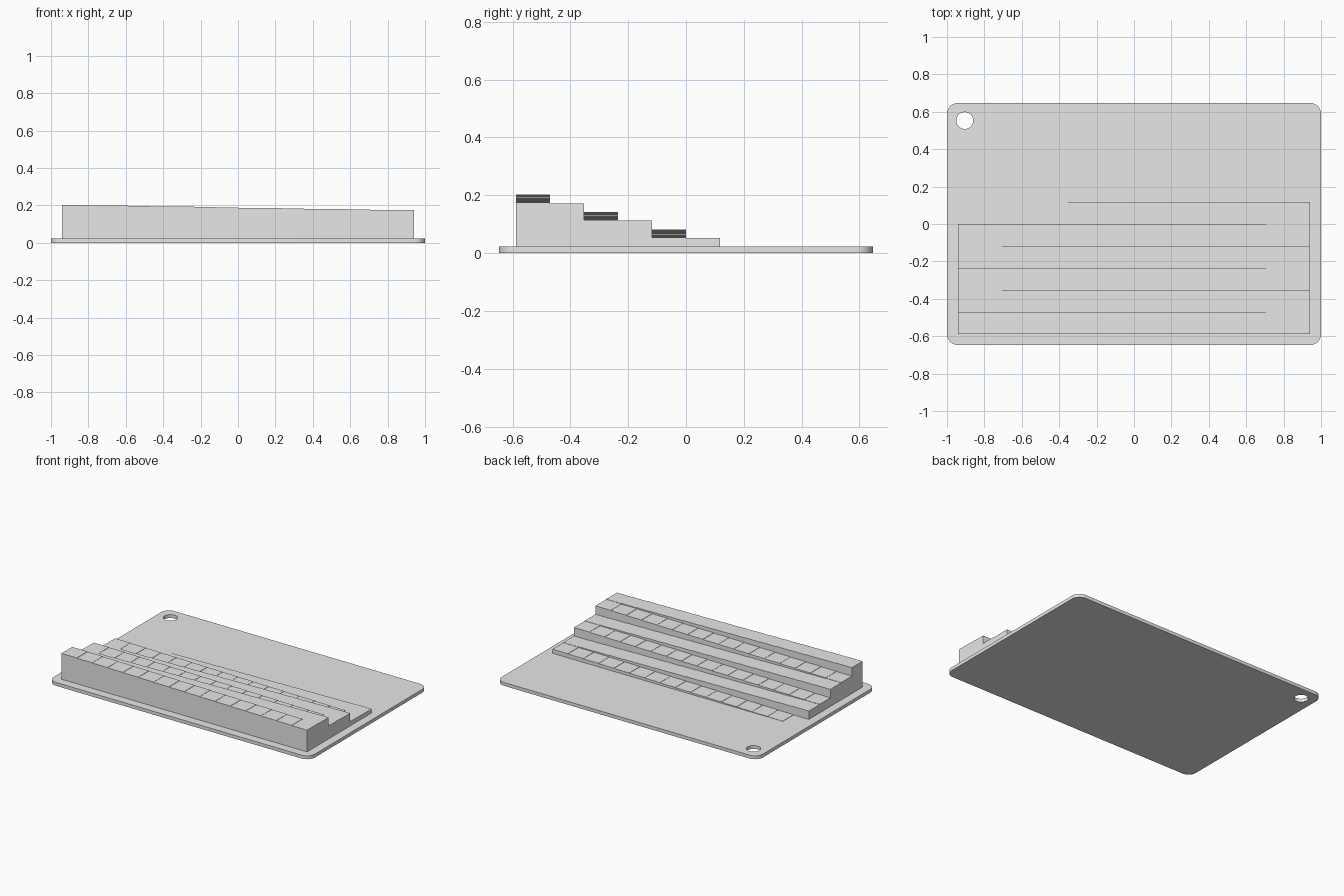
import bpy, bmesh
from math import cos, sin, pi

cube = bpy.data.objects.get("Cube")
if cube:
    bpy.data.objects.remove(cube, do_unlink=True)

MM = 2 / 85                 # the card is 85 x 55 mm
PLATE, CELL, LAYER = 1 * MM, 5 * MM, 0.08 * MM
HALF_X, HALF_Y = 1, 27.5 * MM
COLS, ROWS = 16, 6
X0, Y0 = -8 * CELL, -HALF_Y + 2.5 * MM

grey = bpy.data.materials.new("light grey plastic")
grey.use_nodes = True
grey.diffuse_color = (0.8, 0.8, 0.8, 1)
grey.node_tree.nodes["Principled BSDF"].inputs["Base Color"].default_value = (0.8, 0.8, 0.8, 1)


def arc(cx, cy, r, start, sweep, n):
    return [(cx + r * cos(start + sweep * i / n), cy + r * sin(start + sweep * i / n)) for i in range(n + 1)]


def add_loop(curve, points):
    spline = curve.splines.new('POLY')
    spline.points.add(len(points) - 1)
    for p, (x, y) in zip(spline.points, points):
        p.co = (x, y, 0, 1)
    spline.use_cyclic_u = True


# Base plate: rounded card outline with a round hanging hole
radius = 2.5 * MM
outline = []
for k, (sx, sy) in enumerate([(1, 1), (-1, 1), (-1, -1), (1, -1)]):
    outline += arc(sx * (HALF_X - radius), sy * (HALF_Y - radius), radius, k * pi / 2, pi / 2, 10)
hole = arc(-0.905, 0.553, 0.045, 0, 2 * pi, 48)[:-1]

curve = bpy.data.curves.new("base_plate", 'CURVE')
curve.dimensions = '2D'
curve.fill_mode = 'BOTH'
curve.extrude = PLATE / 2
add_loop(curve, outline)
add_loop(curve, hole)
plate = bpy.data.objects.new("base_plate", curve)
bpy.context.collection.objects.link(plate)
bpy.ops.object.select_all(action='DESELECT')
plate.select_set(True)
bpy.context.view_layer.objects.active = plate
bpy.ops.object.convert(target='MESH')
plate = bpy.context.object
plate.name = "base_plate"
bm = bmesh.new()
bm.from_mesh(plate.data)
bmesh.ops.translate(bm, verts=bm.verts, vec=(0, 0, PLATE / 2))
bmesh.ops.remove_doubles(bm, verts=bm.verts, dist=1e-5)
bmesh.ops.recalc_face_normals(bm, faces=bm.faces)
bm.to_mesh(plate.data)
bm.free()
plate.data.materials.clear()
plate.data.materials.append(grey)
bpy.ops.object.shade_smooth_by_angle()


# Staircase: one layer per cell, climbing back and forth from the rear row
def height(col, row):
    if not (0 <= col < COLS and 0 <= row < ROWS):
        return 0
    back = ROWS - 1 - row
    along = col if back % 2 == 0 else COLS - 1 - col
    return back * COLS + along


bm = bmesh.new()


def quad(points):
    bm.faces.new([bm.verts.new(p) for p in points])


for row in range(ROWS):
    for col in range(COLS):
        level = height(col, row)
        if level == 0:
            continue
        z = PLATE + level * LAYER
        xa, xb = X0 + col * CELL, X0 + (col + 1) * CELL
        ya, yb = Y0 + row * CELL, Y0 + (row + 1) * CELL
        ring = [(xa, ya), (xb, ya), (xb, yb), (xa, yb)]
        quad([(x, y, z) for x, y in ring])
        # Walls down to each lower neighbour
        for k, (dx, dy) in enumerate([(0, -1), (1, 0), (0, 1), (-1, 0)]):
            lower = height(col + dx, row + dy)
            if lower < level:
                low = PLATE + lower * LAYER
                p, q = ring[k], ring[(k + 1) % 4]
                quad([(*p, low), (*q, low), (*q, z), (*p, z)])
bmesh.ops.remove_doubles(bm, verts=bm.verts, dist=1e-5)
mesh = bpy.data.meshes.new("layer_staircase")
bm.to_mesh(mesh)
bm.free()
mesh.materials.append(grey)
stairs = bpy.data.objects.new("layer_staircase", mesh)
bpy.context.collection.objects.link(stairs)
